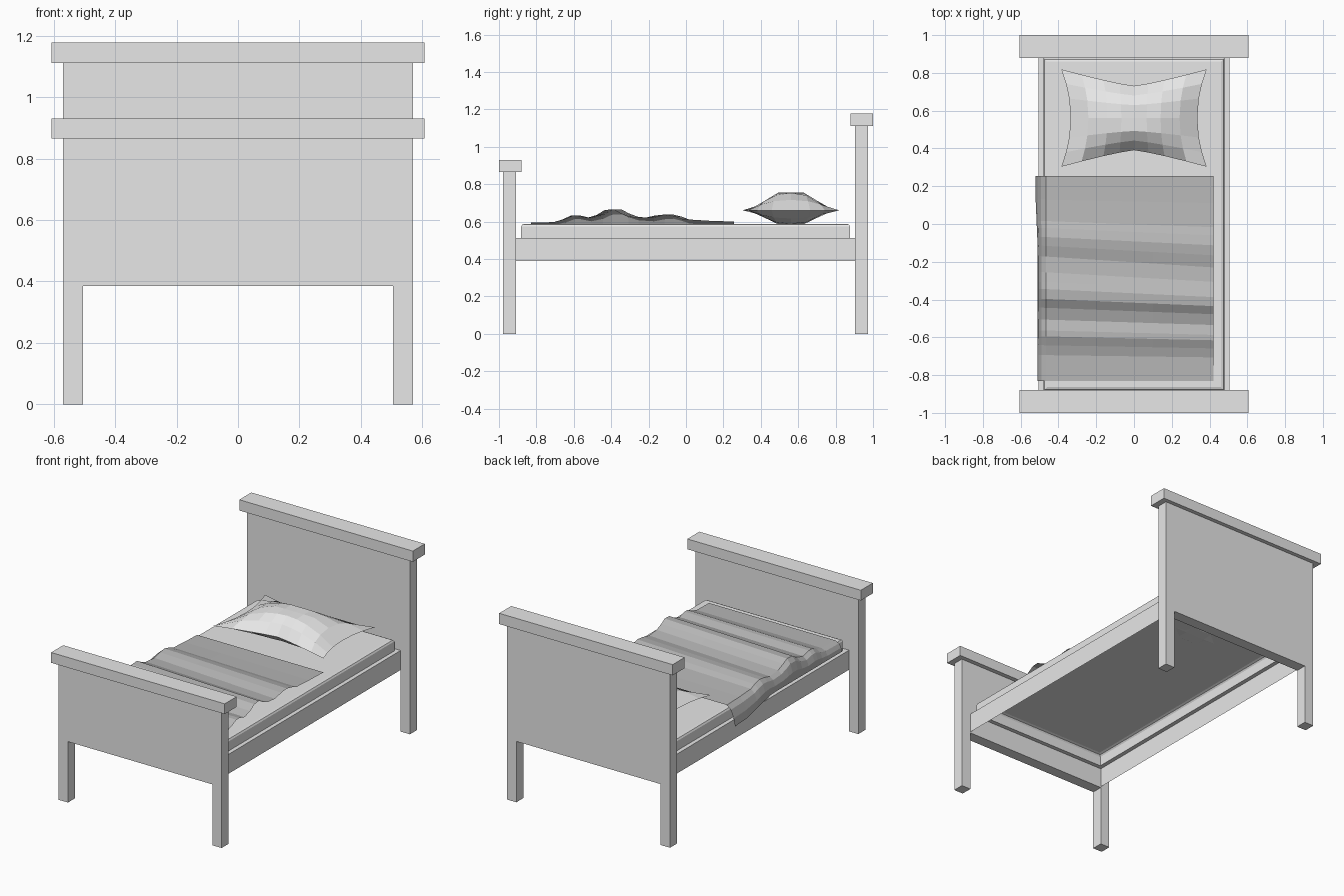
import bpy
import bmesh

cube = bpy.data.objects.get("Cube")
if cube:
    bpy.data.objects.remove(cube, do_unlink=True)


def make_material(name, value):
    mat = bpy.data.materials.new(name)
    mat.use_nodes = True
    colour = (value, value, value, 1)
    mat.diffuse_color = colour
    mat.node_tree.nodes["Principled BSDF"].inputs["Base Color"].default_value = colour
    return mat


light_grey = make_material("light grey", 0.8)
mid_grey = make_material("mid grey", 0.48)


def finish(name, bm, mat, recalc=True):
    if recalc:
        bmesh.ops.recalc_face_normals(bm, faces=bm.faces)
    mesh = bpy.data.meshes.new(name)
    bm.to_mesh(mesh)
    bm.free()
    mesh.materials.append(mat)
    obj = bpy.data.objects.new(name, mesh)
    bpy.context.collection.objects.link(obj)
    return obj


def box(name, x0, x1, y0, y1, z0, z1, mat):
    bm = bmesh.new()
    bmesh.ops.create_cube(bm, size=1)
    for v in bm.verts:
        v.co.x = x1 if v.co.x > 0 else x0
        v.co.y = y1 if v.co.y > 0 else y0
        v.co.z = z1 if v.co.z > 0 else z0
    return finish(name, bm, mat)


def end_board(name, y0, y1, top):
    # Panel and its two legs as one extruded outline
    half = [(0.505, 0.385), (0.505, 0), (0.57, 0), (0.57, top)]
    outline = half + [(-x, z) for x, z in reversed(half)]
    bm = bmesh.new()
    face = bm.faces.new([bm.verts.new((x, y0, z)) for x, z in outline])
    out = bmesh.ops.extrude_face_region(bm, geom=[face])
    moved = [g for g in out["geom"] if isinstance(g, bmesh.types.BMVert)]
    bmesh.ops.translate(bm, verts=moved, vec=(0, y1 - y0, 0))
    return finish(name, bm, light_grey)


def sheet(bm, columns, rows, point):
    # Quad grid whose corners come from point(column, row)
    grid = [[bm.verts.new(point(c, r)) for c in columns] for r in rows]
    for a, b in zip(grid, grid[1:]):
        for i in range(len(columns) - 1):
            bm.faces.new((a[i], a[i + 1], b[i + 1], b[i]))


# Foot and head ends with their caps
end_board("footboard", -0.978, -0.908, 0.865)
end_board("headboard", 0.904, 0.974, 1.11)
box("footboard_cap", -0.607, 0.607, -1, -0.88, 0.865, 0.93, light_grey)
box("headboard_cap", -0.607, 0.607, 0.88, 1, 1.11, 1.178, light_grey)

# Side rails stepping in to the mattress, open underneath
bm = bmesh.new()
loops = []
for inset, z in [(0, 0.39), (0, 0.513), (0.026, 0.513), (0.026, 0.573),
                 (0.032, 0.583), (0.045, 0.588)]:
    x, y0, y1 = 0.505 - inset, -0.908 + inset, 0.904 - inset
    loops.append([bm.verts.new(p) for p in
                  ((-x, y0, z), (x, y0, z), (x, y1, z), (-x, y1, z))])
for a, b in zip(loops, loops[1:]):
    for i in range(4):
        j = (i + 1) % 4
        bm.faces.new((a[i], a[j], b[j], b[i]))
bm.faces.new(loops[-1])
finish("mattress_and_rails", bm, light_grey, recalc=False)

# Pillow: two faceted halves meeting at a flat pinched seam
steps_u = [-1, -0.72, -0.42, -0.2, 0, 0.2, 0.42, 0.72, 1]
steps_v = [-1, -0.7, -0.4, 0, 0.4, 0.7, 1]


def pillow_point(height):
    def point(u, v):
        x = 0.385 * u * (1 - 0.13 * (1 - v * v))
        y = 0.561 + 0.258 * v * (1 - 0.34 * (1 - abs(u) ** 1.2))
        puff = (1 - abs(u) ** 2.2) * (1 - abs(v) ** 2.2)
        return x, y, 0.66 + height * min(1, 1.15 * puff)
    return point


bm = bmesh.new()
for height in (0.095, -0.074):
    sheet(bm, steps_u, steps_v, pillow_point(height))
bmesh.ops.remove_doubles(bm, verts=bm.verts, dist=0.0005)
finish("pillow", bm, light_grey)

# Blanket: slanted folds across the bed, hanging over one side
folds = [(-0.83, 0.594), (-0.7, 0.597), (-0.65, 0.612), (-0.605, 0.632),
         (-0.575, 0.632), (-0.52, 0.618), (-0.46, 0.635), (-0.415, 0.662),
         (-0.365, 0.665), (-0.33, 0.645), (-0.28, 0.625), (-0.2, 0.618),
         (-0.14, 0.632), (-0.09, 0.638), (-0.04, 0.626), (0, 0.611),
         (0.12, 0.604), (0.255, 0.6)]
drape = [(-0.51, 1), (-0.505, 0.6), (-0.49, 0.2), (-0.465, 0),
         (-0.2, 0), (0.1, 0), (0.42, 0)]


def blanket_point(col, row):
    x, drop = col
    y, z = row
    slant = max(0, 1 - abs(y + 0.2) / 0.46) if y > -0.2 else max(0, (y + 0.83) / 0.63)
    head = min(1, max(0, (y + 0.15) / 0.3))
    hem = 0.535 - 0.055 * head
    z += (hem - z) * drop
    return x - 0.012 * head * drop, y - slant * 0.065 * (x + 0.04), z


bm = bmesh.new()
sheet(bm, drape, folds, blanket_point)
finish("blanket", bm, mid_grey, recalc=False)
